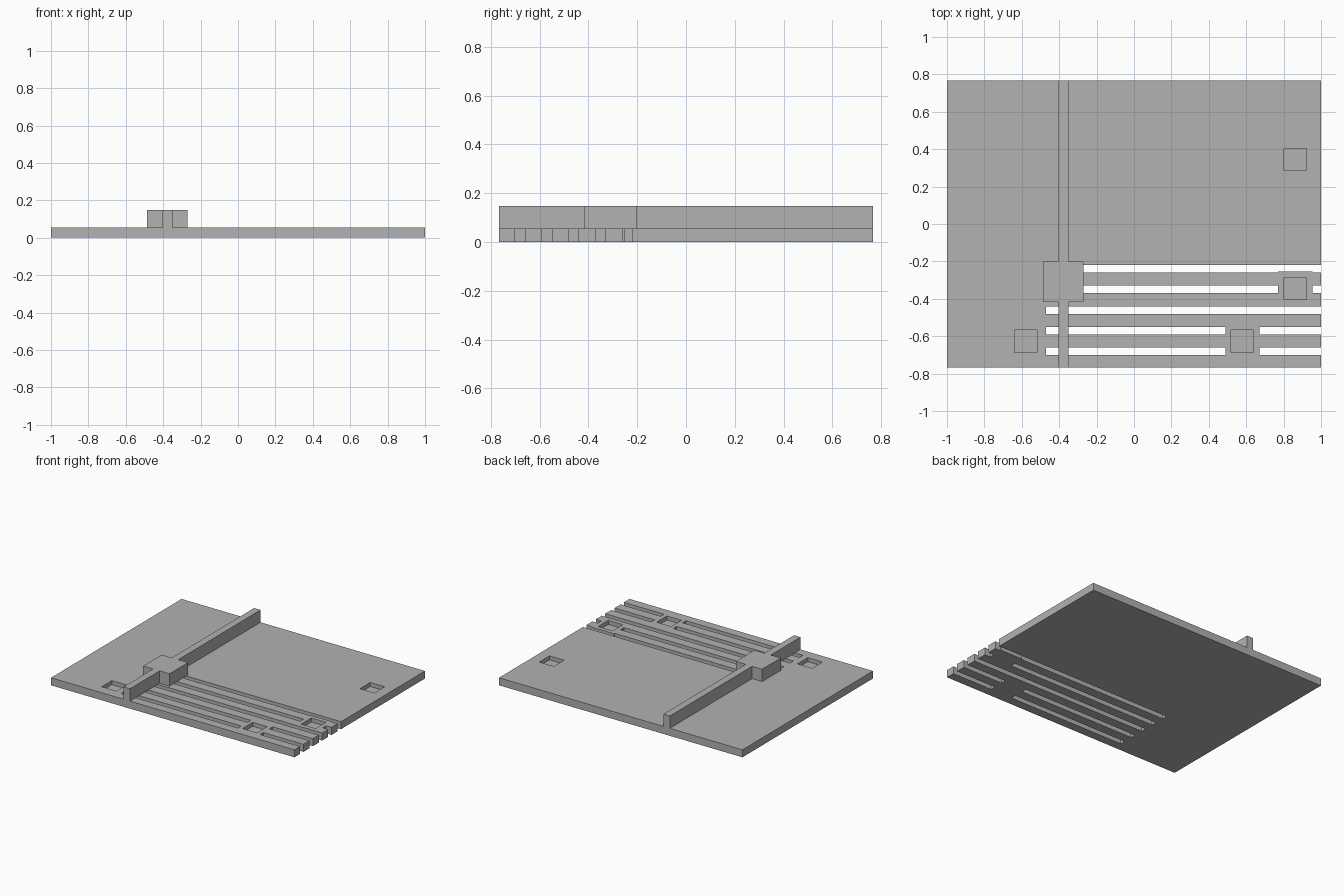
import bpy, bmesh

if "Cube" in bpy.data.objects:
    bpy.data.objects.remove(bpy.data.objects["Cube"])

BASE_TOP = 0.056
RIB_TOP = 0.148
POCKET_FLOOR = 0.026

grey = bpy.data.materials.new("plain grey")
grey.diffuse_color = (0.445, 0.445, 0.445, 1)
grey.use_nodes = True
grey.node_tree.nodes["Principled BSDF"].inputs["Base Color"].default_value = grey.diffuse_color


def rect(x0, x1, y0, y1):
    return [(x0, y0), (x1, y0), (x1, y1), (x0, y1)]


def prisms(name, outlines, z0, z1):
    """Extrude each counter-clockwise outline from z0 to z1 into one object."""
    bm = bmesh.new()
    for pts in outlines:
        low = [bm.verts.new((x, y, z0)) for x, y in pts]
        high = [bm.verts.new((x, y, z1)) for x, y in pts]
        bm.faces.new(low[::-1])
        bm.faces.new(high)
        n = len(pts)
        for i in range(n):
            j = (i + 1) % n
            bm.faces.new((low[i], low[j], high[j], high[i]))
    me = bpy.data.meshes.new(name)
    bm.to_mesh(me)
    bm.free()
    me.materials.append(grey)
    ob = bpy.data.objects.new(name, me)
    bpy.context.collection.objects.link(ob)
    return ob


def cut(target, cutter):
    mod = target.modifiers.new(cutter.name, 'BOOLEAN')
    mod.operation = 'DIFFERENCE'
    mod.solver = 'EXACT'
    mod.object = cutter
    bpy.context.view_layer.objects.active = target
    bpy.ops.object.modifier_apply(modifier=mod.name)
    bpy.data.objects.remove(cutter.data and cutter, do_unlink=True)


# Base plate
plate = prisms("base_plate", [rect(-1, 1, -0.766, 0.766)], 0, BASE_TOP)

# Slots open at the right edge, some interrupted by a solid pad
LEFT, OUT, PITCH, WIDTH = -0.47, 1.1, 0.11, 0.04
pads = {1: (0.77, 0.955), 3: (0.49, 0.67), 4: (0.49, 0.67)}
# First slot narrows slightly beside the upper pad
slots = [[(LEFT, -0.26), (0.77, -0.26), (0.77, -0.253), (0.955, -0.253),
          (0.955, -0.26), (OUT, -0.26), (OUT, -0.22), (LEFT, -0.22)]]
for i in range(1, 5):
    y1 = -0.22 - PITCH * i
    y0 = y1 - WIDTH
    if i in pads:
        a, b = pads[i]
        slots += [rect(LEFT, a, y0, y1), rect(b, OUT, y0, y1)]
    else:
        slots.append(rect(LEFT, OUT, y0, y1))
cut(plate, prisms("slot_cutter", slots, -0.1, 0.1))

# Shallow square pockets
S = 0.06
centres = [(0.862, 0.345), (0.862, -0.345), (0.579, -0.628), (-0.579, -0.628)]
pockets = [rect(x - S, x + S, y - S, y + S) for x, y in centres]
cut(plate, prisms("pocket_cutter", pockets, POCKET_FLOOR, 0.1))

# Long rib with a square block, as one cross-shaped outline
X0, X1, B0, B1, Y0, Y1 = -0.404, -0.351, -0.486, -0.27, -0.418, -0.2
prisms("rib_and_block", [[
    (X0, -0.766), (X1, -0.766), (X1, Y0), (B1, Y0), (B1, Y1), (X1, Y1),
    (X1, 0.766), (X0, 0.766), (X0, Y1), (B0, Y1), (B0, Y0), (X0, Y0)]],
    BASE_TOP, RIB_TOP)
